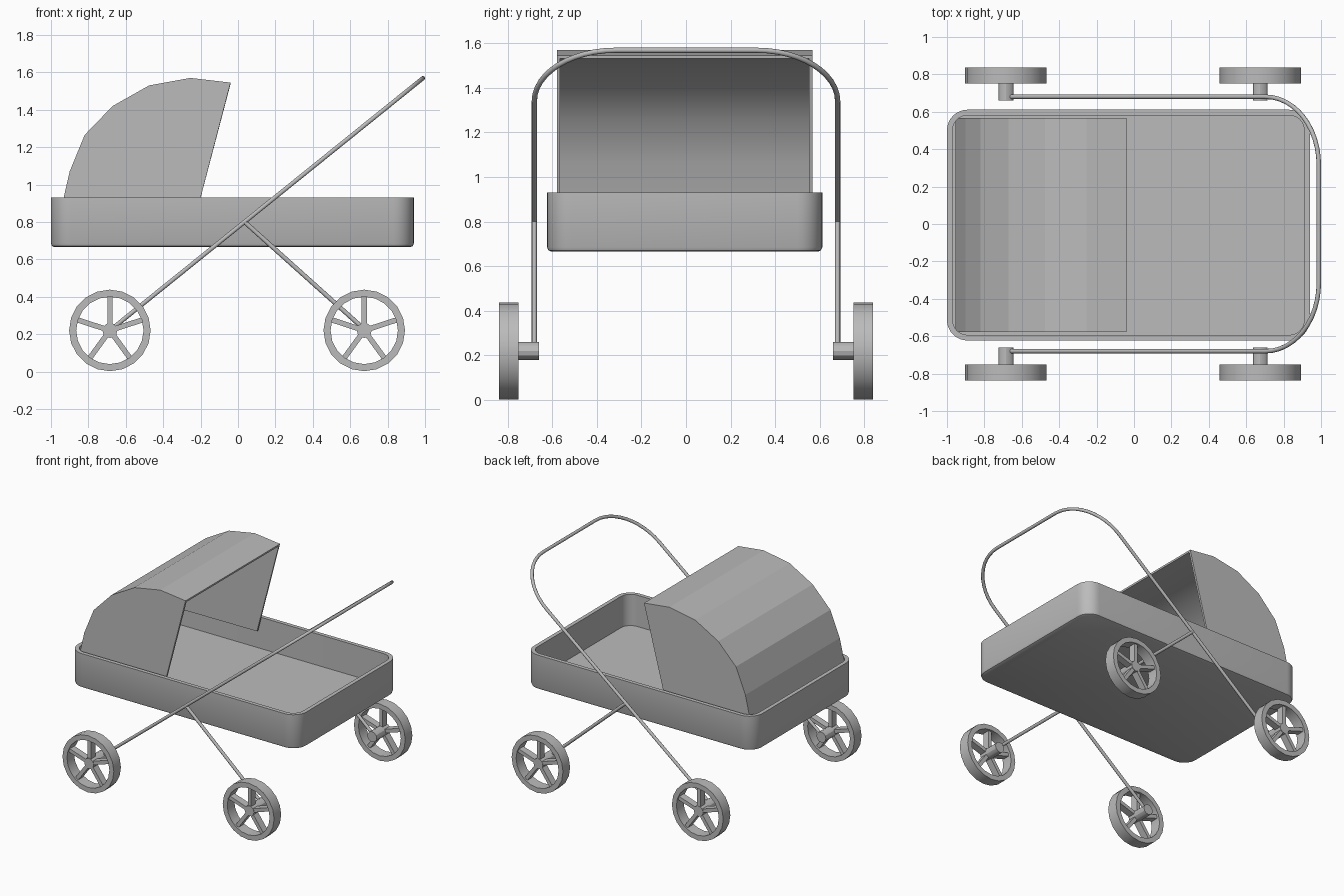
import bpy, bmesh, math
from mathutils import Vector, Matrix

cube = bpy.data.objects.get("Cube")
if cube:
    bpy.data.objects.remove(cube, do_unlink=True)

grey = bpy.data.materials.new("plain grey")
grey.use_nodes = True
GREY = (0.5, 0.5, 0.5, 1)
grey.diffuse_color = GREY
grey.node_tree.nodes["Principled BSDF"].inputs["Base Color"].default_value = GREY


def finish(name, bm, smooth_angle=None):
    mesh = bpy.data.meshes.new(name)
    bm.to_mesh(mesh)
    bm.free()
    obj = bpy.data.objects.new(name, mesh)
    bpy.context.collection.objects.link(obj)
    mesh.materials.append(grey)
    if smooth_angle:
        bpy.ops.object.select_all(action='DESELECT')
        obj.select_set(True)
        bpy.context.view_layer.objects.active = obj
        bpy.ops.object.shade_smooth_by_angle(angle=math.radians(smooth_angle))
    return obj


def bridge(bm, a, b):
    n = len(a)
    return [bm.faces.new((a[i], a[(i + 1) % n], b[(i + 1) % n], b[i])) for i in range(n)]


# Basket: rounded rectangles stacked into an open tray
HALF_X, HALF_Y, CORNER, SEGS = 0.97, 0.617, 0.11, 8


def tray_ring(bm, inset, z):
    r = CORNER - inset
    ring = []
    for q, (sx, sy) in enumerate([(1, 1), (-1, 1), (-1, -1), (1, -1)]):
        for k in range(SEGS + 1):
            a = (q + k / SEGS) * math.pi / 2
            ring.append(bm.verts.new((-0.03 + sx * (HALF_X - CORNER) + r * math.cos(a),
                                      -0.006 + sy * (HALF_Y - CORNER) + r * math.sin(a), z)))
    return ring


bm = bmesh.new()
rings = [tray_ring(bm, i, z) for i, z in
         [(0.02, 0.665), (0.006, 0.671), (0, 0.685), (0, 0.93), (0.03, 0.93), (0.03, 0.69)]]
for lower, upper in zip(rings, rings[1:]):
    bridge(bm, lower, upper)
bm.faces.new(rings[0])
bm.faces.new(rings[-1])
bmesh.ops.recalc_face_normals(bm, faces=bm.faces)
finish("basket", bm, 35)

# Canopy: faceted arch with side panels, given a thin shell
arch = [(-0.955, 0.83), (-0.90, 1.07), (-0.82, 1.265), (-0.67, 1.42),
        (-0.475, 1.53), (-0.255, 1.57), (-0.04, 1.545)]
foot = (-0.226, 0.83)
bm = bmesh.new()
sides = []
for y in (-0.578, 0.566):
    sides.append([bm.verts.new((x, y, z)) for x, z in arch])
    bm.faces.new(sides[-1] + [bm.verts.new((foot[0], y, foot[1]))])
for i in range(len(arch) - 1):
    bm.faces.new((sides[0][i], sides[0][i + 1], sides[1][i + 1], sides[1][i]))
bmesh.ops.recalc_face_normals(bm, faces=bm.faces)
middle = Vector((-0.35, 0, 1.1))
if sum((f.calc_center_median() - middle).dot(f.normal) for f in bm.faces) < 0:
    bmesh.ops.reverse_faces(bm, faces=bm.faces)
bmesh.ops.solidify(bm, geom=bm.faces[:], thickness=0.014)
bmesh.ops.recalc_face_normals(bm, faces=bm.faces)
for f in bm.faces:
    inward = (middle - f.calc_center_median()).dot(f.normal) > 0
    f.smooth = inward and abs(f.normal.y) < 0.5 and f.calc_area() > 0.1
finish("canopy", bm)


# Tubular frame
def tube(name, points, radius=0.012, sides=10):
    pts = [Vector(p) for p in points]
    bm = bmesh.new()
    loops = []
    for i, p in enumerate(pts):
        t = (pts[min(i + 1, len(pts) - 1)] - pts[max(i - 1, 0)]).normalized()
        u = t.cross(plane_normal).normalized()
        loops.append([bm.verts.new(p + radius * (math.cos(a) * u + math.sin(a) * plane_normal))
                      for a in (2 * math.pi * k / sides for k in range(sides))])
    for a, b in zip(loops, loops[1:]):
        bridge(bm, a, b)
    bm.faces.new(loops[0])
    bm.faces.new(loops[-1])
    bmesh.ops.recalc_face_normals(bm, faces=bm.faces)
    return finish(name, bm, 40)


# Handle runs up one side, round the bend and back down the other
start, end = Vector((-0.66, 0, 0.24)), Vector((0.988, 0, 1.568))
along = (end - start).normalized()
length, RAIL, BEND = (end - start).length, 0.68, 0.365
plane_normal = along.cross(Vector((0, 1, 0))).normalized()
half = [(0, RAIL)]
for k in range(13):
    a = k / 12 * math.pi / 2
    half.append((length - BEND + BEND * math.sin(a), RAIL - BEND + BEND * math.cos(a)))
path = half + [(d, -y) for d, y in reversed(half)]
tube("handle", [start + along * d + Vector((0, y, 0)) for d, y in path])

plane_normal = Vector((0, 1, 0))
for side, label in ((1, "back"), (-1, "front")):
    tube(label + "_brace", [(0.035, side * RAIL, 0.80), (0.66, side * RAIL, 0.24)])


# Wheels: rim, five spokes and a hub reaching inward to the frame
def wheel(name, x, side):
    bm = bmesh.new()
    n = 20
    loops = [[bm.verts.new((r * math.cos(2 * math.pi * k / n), y, r * math.sin(2 * math.pi * k / n)))
              for k in range(n)]
             for r, y in ((0.218, 0.752), (0.218, 0.838), (0.18, 0.838), (0.18, 0.752))]
    for i in range(4):
        bridge(bm, loops[i], loops[(i + 1) % 4])
    for k in range(5):
        m = (Matrix.Rotation(2 * math.pi * k / 5, 4, 'Y')
             @ Matrix.Translation((0, 0.797, 0.105))
             @ Matrix.Diagonal((0.028, 0.055, 0.16, 1)))
        bmesh.ops.create_cube(bm, size=1, matrix=m)
    bmesh.ops.create_cone(bm, cap_ends=True, segments=12, radius1=0.04, radius2=0.04, depth=0.168,
                          matrix=Matrix.Translation((0, 0.744, 0)) @ Matrix.Rotation(math.pi / 2, 4, 'X'))
    bmesh.ops.transform(bm, matrix=Matrix.Translation((x, 0, 0.22)) @ Matrix.Diagonal((1, side, 1, 1)),
                        verts=bm.verts)
    bmesh.ops.recalc_face_normals(bm, faces=bm.faces)
    finish(name, bm, 30)


for side, depth in ((1, "back"), (-1, "front")):
    for x, end_name in ((-0.685, "right"), (0.675, "left")):
        wheel(f"{depth}_{end_name}_wheel", x, side)
